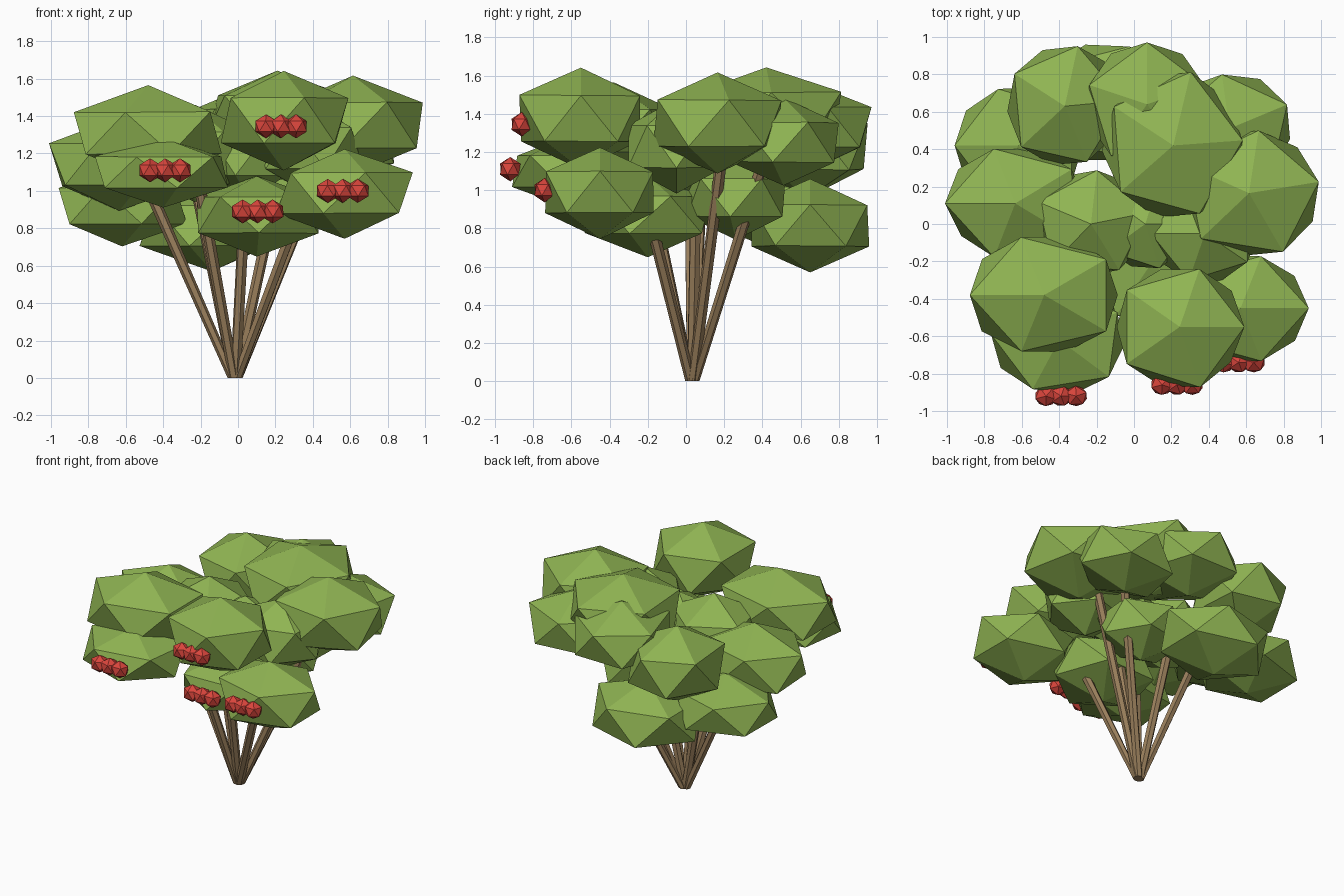
import bpy, bmesh, math, random
from mathutils import Vector, Matrix

if "Cube" in bpy.data.objects:
    bpy.data.objects.remove(bpy.data.objects["Cube"])

random.seed(4)


def material(name, rgb):
    m = bpy.data.materials.new(name)
    m.diffuse_color = (*rgb, 1)
    m.use_nodes = True
    m.node_tree.nodes["Principled BSDF"].inputs["Base Color"].default_value = m.diffuse_color
    return m


GREEN = material("leaf green", (0.275, 0.455, 0.085))
BROWN = material("bark brown", (0.335, 0.22, 0.11))
RED = material("berry red", (0.70, 0.06, 0.045))


def finish(bm, name, mat):
    me = bpy.data.meshes.new(name)
    bm.to_mesh(me)
    bm.free()
    me.materials.append(mat)
    ob = bpy.data.objects.new(name, me)
    bpy.context.collection.objects.link(ob)
    return ob


def nugget(name, mat, center, radii, turn=0, jitter=0.0):
    """Flat-faced twenty-sided lump, stretched and turned about z."""
    bm = bmesh.new()
    bmesh.ops.create_icosphere(bm, subdivisions=1, radius=1,
                               matrix=Matrix.Rotation(math.radians(turn), 4, 'Z'))
    for v in bm.verts:
        v.co *= 1 + random.uniform(-jitter, jitter)
        v.co = Vector([c + r * p for c, r, p in zip(center, radii, v.co)])
    return finish(bm, name, mat)


def branch(name, tip, r0=0.029, r1=0.031):
    """Six-sided stem from the shared foot to its tip."""
    foot = Vector((-0.015 + tip[0] * 0.03, 0.03 + tip[1] * 0.03, 0.0))
    axis = Vector(tip) - foot
    bm = bmesh.new()
    bmesh.ops.create_cone(bm, cap_ends=True, segments=6, radius1=r0, radius2=r1, depth=1)
    rot = axis.to_track_quat('Z', 'Y').to_matrix()
    for v in bm.verts:
        t = v.co.z + 0.5
        p = foot + axis * t + rot @ Vector((v.co.x, v.co.y, 0))
        v.co = (p.x, p.y, p.z if t > 0.5 else 0)
    return finish(bm, name, BROWN)


# Leaf clumps: centre, radii, turn
clumps = [
    ((0.245, -0.55, 1.375), (0.385, 0.37, 0.27), 0),    # front right, upper
    ((-0.48, -0.38, 1.31), (0.45, 0.36, 0.25), 36),     # front left, upper
    ((-0.40, -0.62, 1.10), (0.40, 0.33, 0.185), 30),    # front left, lower
    ((0.57, -0.45, 0.99), (0.40, 0.33, 0.24), 0),       # front right, lower
    ((0.615, 0.165, 1.35), (0.42, 0.385, 0.27), 10),    # right
    ((0.38, -0.05, 1.23), (0.32, 0.30, 0.25), 36),      # right, inner
    ((0.51, 0.51, 1.25), (0.37, 0.33, 0.23), 25),       # back right
    ((0.21, 0.42, 1.40), (0.42, 0.44, 0.25), 4),        # crown top
    ((0.07, 0.64, 1.33), (0.37, 0.38, 0.24), 18),       # back
    ((-0.37, 0.63, 1.23), (0.345, 0.37, 0.27), 5),      # back left
    ((-0.62, 0.42, 0.92), (0.39, 0.36, 0.22), 36),      # left, lower
    ((-0.635, 0.11, 1.14), (0.41, 0.34, 0.25), 36),     # left
    ((-0.23, 0.00, 1.20), (0.34, 0.32, 0.26), 12),      # middle
    ((0.06, 0.00, 1.18), (0.27, 0.27, 0.22), 0),        # centre filler
    ((0.10, -0.20, 0.87), (0.38, 0.38, 0.215), 20),     # front middle, lower
    ((-0.14, 0.65, 0.815), (0.425, 0.355, 0.24), 0),    # back, lower
    ((0.16, 0.26, 0.96), (0.32, 0.30, 0.22), 30),       # inner back
]
for i, (c, r, turn) in enumerate(clumps, 1):
    nugget(f"leaf_clump_{i}", GREEN, c, r, turn, 0.03)

# Stems fanning out from one foot
tips = [(0.48, 0.19, 1.2), (0.44, 0.42, 1.2), (0.30, -0.18, 0.82), (-0.22, 0.08, 1.0),
        (-0.47, 0.02, 1.0), (-0.20, -0.22, 1.0), (0.03, -0.15, 0.82), (0.18, 0.05, 0.88)]
for i, tip in enumerate(tips, 1):
    branch(f"branch_{i}", tip)

# Berry clusters: three in a row
clusters = [(-0.39, -0.92, 1.11), (0.23, -0.86, 1.345), (0.56, -0.74, 1.0), (0.105, -0.56, 0.89)]
for i, (x, y, z) in enumerate(clusters, 1):
    for k in (-1, 0, 1):
        nugget(f"berry_{i}_{k + 2}", RED, (x + 0.08 * k, y, z), (0.067, 0.06, 0.064), 20 * k)
